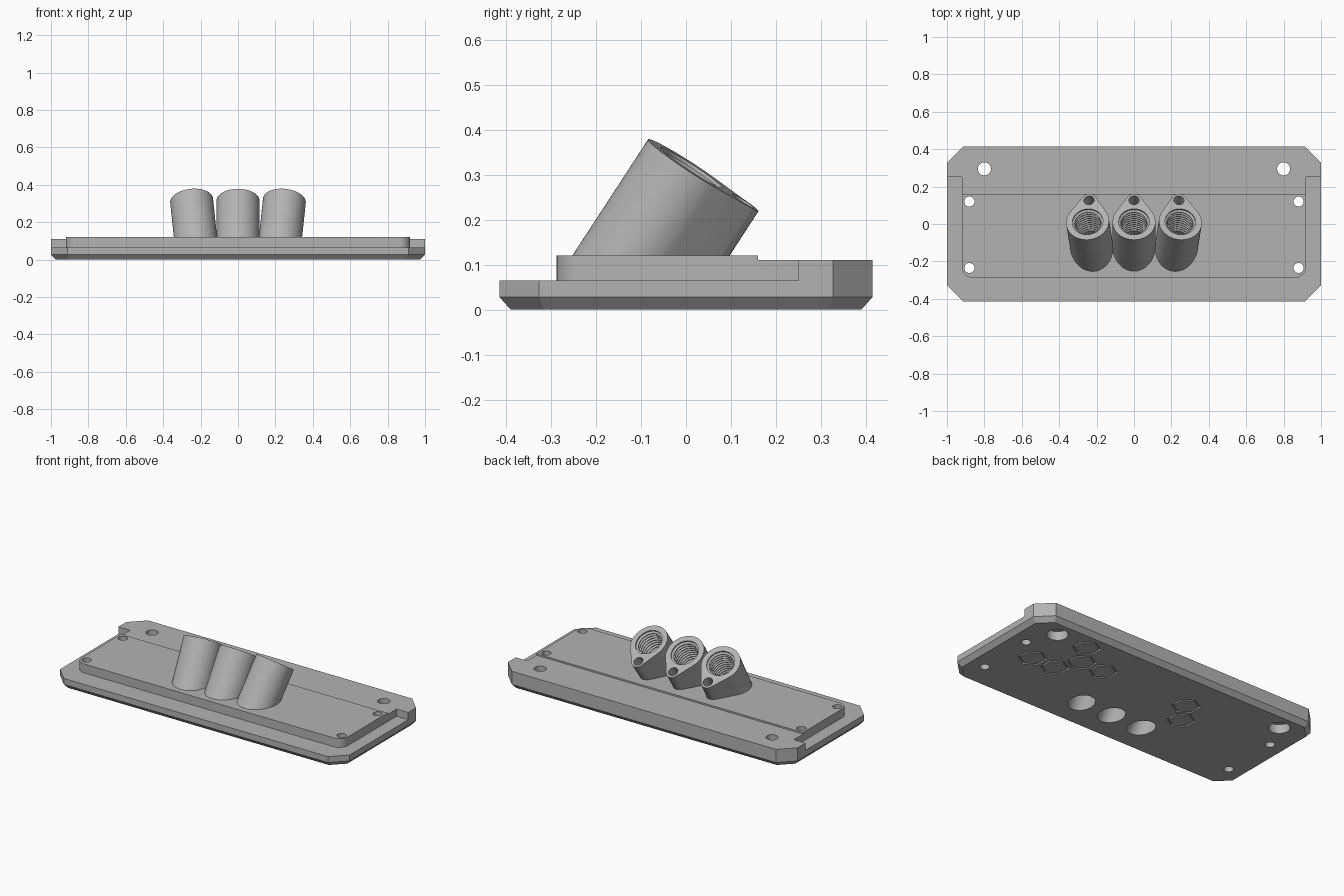
import bpy, bmesh
from math import sin, cos, pi, radians, acos
from mathutils import Matrix, Vector

if "Cube" in bpy.data.objects:
    bpy.data.objects.remove(bpy.data.objects["Cube"])

grey = bpy.data.materials.new("plain grey")
grey.use_nodes = True
grey.diffuse_color = (0.45, 0.45, 0.45, 1)
grey.node_tree.nodes["Principled BSDF"].inputs["Base Color"].default_value = grey.diffuse_color


def arc(cx, cy, r, start, end, n):
    """Points along an arc, angles in degrees."""
    steps = [radians(start + (end - start) * i / n) for i in range(n + 1)]
    return [(cx + r * cos(a), cy + r * sin(a)) for a in steps]


def circle(r, n=40, x=0, y=0, turn=0):
    return arc(x, y, r, turn, turn + 360, n)[:-1]


def octagon(hx, hy, c):
    half = [(hx, c - hy), (hx, hy - c), (hx - c, hy), (c - hx, hy)]
    return half + [(-x, -y) for x, y in half]


def loft(name, rings, matrix=Matrix(), floor=None):
    """Closed solid through (outline, z) rings, optionally trimmed at a floor height."""
    bm = bmesh.new()
    loops = [[bm.verts.new((x, y, z)) for x, y in pts] for pts, z in rings]
    bm.faces.new(loops[0])
    bm.faces.new(loops[-1])
    for a, b in zip(loops, loops[1:]):
        for i in range(len(a)):
            j = (i + 1) % len(a)
            bm.faces.new((a[i], a[j], b[j], b[i]))
    bm.transform(matrix)
    if floor is not None:
        bmesh.ops.bisect_plane(bm, geom=bm.verts[:] + bm.edges[:] + bm.faces[:],
                               plane_co=(0, 0, floor), plane_no=(0, 0, 1), clear_inner=True)
        bmesh.ops.holes_fill(bm, edges=[e for e in bm.edges if e.is_boundary])
    bmesh.ops.recalc_face_normals(bm, faces=bm.faces)
    mesh = bpy.data.meshes.new(name)
    bm.to_mesh(mesh)
    bm.free()
    mesh.materials.append(grey)
    obj = bpy.data.objects.new(name, mesh)
    bpy.context.collection.objects.link(obj)
    return obj


def cut(target, cutters):
    bpy.context.view_layer.objects.active = target
    for c in cutters:
        c.hide_render = True
        mod = target.modifiers.new("cut", "BOOLEAN")
        mod.operation, mod.solver, mod.object = "DIFFERENCE", "EXACT", c
        bpy.ops.object.modifier_apply(modifier=mod.name)


# Base plate: bevelled octagonal slab
plate = loft("base_plate", [(octagon(0.975, 0.39, 0.075), 0),
                            (octagon(1, 0.415, 0.088), 0.028),
                            (octagon(1, 0.415, 0.088), 0.12)])

# Ledge around the raised panel, and the slightly lower rear strip
ledge = [(-2, -2), (2, -2), (2, 0.25), (0.92, 0.25)]
ledge += arc(0.86, -0.228, 0.06, 0, -90, 8) + arc(-0.86, -0.228, 0.06, 270, 180, 8)
ledge += [(-0.92, 0.25), (-2, 0.25)]
rear = [(-2, 0.16), (2, 0.16), (2, 2), (-2, 2)]
plate_cutters = [loft("ledge_cutter", [(ledge, 0.065), (ledge, 0.3)]),
                 loft("rear_cutter", [(rear, 0.11), (rear, 0.3)])]

# Corner screw holes, and larger holes recessed from below
for side in (-1, 1):
    for y in (0.12, -0.235):
        at = Matrix.Translation((side * 0.88, y, 0))
        plate_cutters.append(loft("screw_hole_cutter", [(circle(0.027), -0.1), (circle(0.027), 0.3)], at))
    at = Matrix.Translation((side * 0.8, 0.295, 0))
    plate_cutters.append(loft("mount_hole_cutter", [
        (circle(0.06), -0.1), (circle(0.06), 0.055), (circle(0.035), 0.055), (circle(0.035), 0.3)], at))

# Engraved hexagon outlines under the plate
for x, y in [(0.58, 0.285), (0.74, 0.01), (0.58, 0.01), (0.5, 0.147),
             (0.345, 0.147), (-0.25, 0.147), (-0.33, 0.01)]:
    at = Matrix.Translation((x, y, 0))
    outer = loft("hexagon_cutter", [(circle(0.081, 6, turn=30), -0.02), (circle(0.081, 6, turn=30), 0.012)], at)
    core = loft("hexagon_core", [(circle(0.07, 6, turn=30), -0.05), (circle(0.07, 6, turn=30), 0.05)], at)
    cut(outer, [core])
    bpy.data.objects.remove(core)
    plate_cutters.append(outer)

# Teardrop tube outline: a large circle and a small one joined by tangents
R, r, d = 0.115, 0.041, 0.137
t = acos((R - r) / d) * 180 / pi
teardrop = arc(0, 0, R, 90 + t, 450 - t, 40) + arc(0, d, r, 90 - t, 90 + t, 14)

# Threaded bore profile, running from the rim down through the plate
bore = [(circle(0.082), 0.05), (circle(0.082), -0.008)]
for k in range(9):
    z = -0.008 - k * 0.02
    bore += [(circle(0.07), z - 0.008), (circle(0.07), z - 0.011), (circle(0.082), z - 0.02)]
bore += [(circle(0.072), -0.2), (circle(0.072), -0.6)]

tubes = []
tube_cutters = []
for name, side in (("right", -1), ("middle", 0), ("left", 1)):
    pose = (Matrix.Translation((side * 0.248, 0.012, 0.316))
            @ Matrix.Rotation(radians(6 * side), 4, "Y") @ Matrix.Rotation(radians(-33), 4, "X"))
    tube = loft("tube_" + name, [(teardrop, 0), (teardrop, -0.5)], pose, floor=0.1)
    bore_cutter = loft("bore_cutter", bore, pose)
    pin = circle(0.028, 24, y=d)
    pin_cutter = loft("pin_hole_cutter", [(pin, 0.05), (pin, -0.11)], pose)
    cut(tube, [bore_cutter, pin_cutter])
    tubes.append(tube)
    plate_cutters.append(bore_cutter)
    tube_cutters.append(pin_cutter)

cut(plate, plate_cutters)
for c in plate_cutters + tube_cutters:
    bpy.data.objects.remove(c)

# Smooth round walls, keep crisp edges
bpy.ops.object.select_all(action="DESELECT")
for obj in [plate] + tubes:
    obj.select_set(True)
bpy.context.view_layer.objects.active = plate
bpy.ops.object.shade_smooth_by_angle(angle=radians(25))
